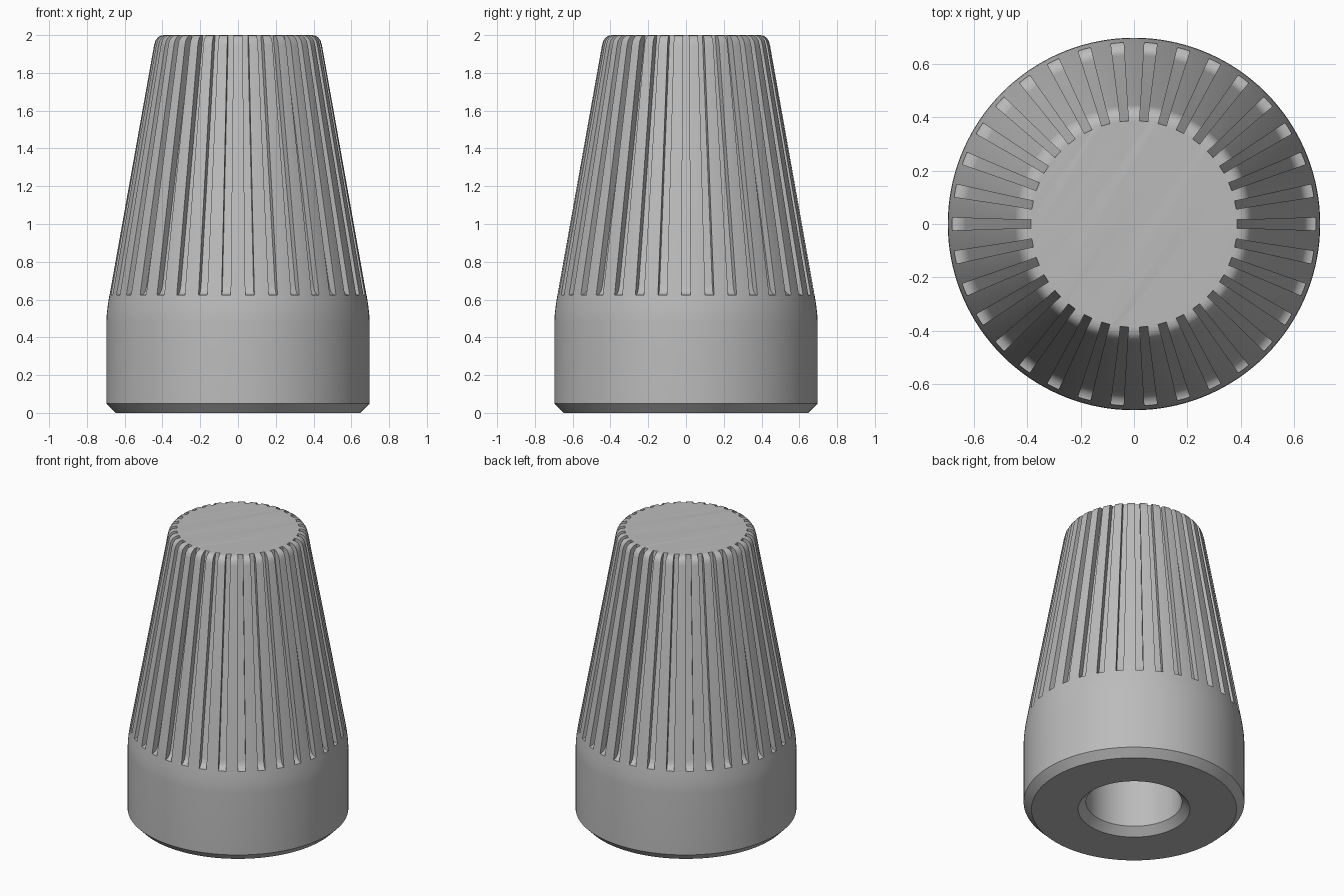
import bpy
import bmesh
from math import cos, sin, pi

if "Cube" in bpy.data.objects:
    bpy.data.objects.remove(bpy.data.objects["Cube"], do_unlink=True)

SLOTS = 34
SEGMENTS = SLOTS * 4


def make_object(name, bm):
    bmesh.ops.recalc_face_normals(bm, faces=bm.faces)
    mesh = bpy.data.meshes.new(name)
    bm.to_mesh(mesh)
    bm.free()
    obj = bpy.data.objects.new(name, mesh)
    bpy.context.collection.objects.link(obj)
    return obj


def lathe(bm, profile):
    """Revolve (radius, height) points and cap both ends."""
    rings = []
    for r, z in profile:
        rings.append([bm.verts.new((r * cos(2 * pi * i / SEGMENTS), r * sin(2 * pi * i / SEGMENTS), z))
                      for i in range(SEGMENTS)])
    for low, high in zip(rings, rings[1:]):
        for i in range(SEGMENTS):
            j = (i + 1) % SEGMENTS
            bm.faces.new((low[i], low[j], high[j], high[i]))
    bm.faces.new(rings[0])
    bm.faces.new(rings[-1])


# Plain grey
grey = bpy.data.materials.new("grey")
grey.use_nodes = True
colour = (0.5, 0.5, 0.5, 1)
grey.diffuse_color = colour
grey.node_tree.nodes["Principled BSDF"].inputs["Base Color"].default_value = colour

# Knob body: shaft hole, chamfered foot, cylinder, soft shoulder, cone, rounded rim
bm = bmesh.new()
lathe(bm, [
    (0.303, 1.0), (0.303, 0.05), (0.353, 0), (0.648, 0), (0.697, 0.05),
    (0.697, 0.48), (0.695, 0.52), (0.69, 0.565), (0.683, 0.61),
    (0.445, 1.945), (0.438, 1.97), (0.425, 1.988), (0.41, 1.997), (0.392, 2.0),
])
knob = make_object("knob", bm)
knob.data.materials.append(grey)

# Grip slot cutters: a side profile given a width that narrows upward
slot_profile = [(0.8, 0.623), (0.675, 0.623), (0.655, 0.63), (0.64, 0.647),
                (0.631, 0.675), (0.386, 2.0), (0.377, 2.05), (0.8, 2.05)]
bm = bmesh.new()
for k in range(SLOTS):
    a = 2 * pi * k / SLOTS
    sides = []
    for side in (-1, 1):
        ring = []
        for r, z in slot_profile:
            w = side * (0.024 - 0.008 * (z - 0.62) / 1.38)
            ring.append(bm.verts.new((r * cos(a) - w * sin(a), r * sin(a) + w * cos(a), z)))
        sides.append(ring)
        bm.faces.new(ring)
    n = len(slot_profile)
    for i in range(n):
        j = (i + 1) % n
        bm.faces.new((sides[0][i], sides[0][j], sides[1][j], sides[1][i]))
cutter = make_object("slot_cutter", bm)
cutter.data.materials.append(grey)

# Cut the slots, then drop the cutter
cut = knob.modifiers.new("slots", "BOOLEAN")
cut.operation = "DIFFERENCE"
cut.solver = "EXACT"
cut.object = cutter
bpy.ops.object.select_all(action="DESELECT")
bpy.context.view_layer.objects.active = knob
knob.select_set(True)
bpy.ops.object.modifier_apply(modifier="slots")
bpy.data.objects.remove(cutter, do_unlink=True)

bpy.ops.object.shade_smooth_by_angle(angle=pi / 6)
